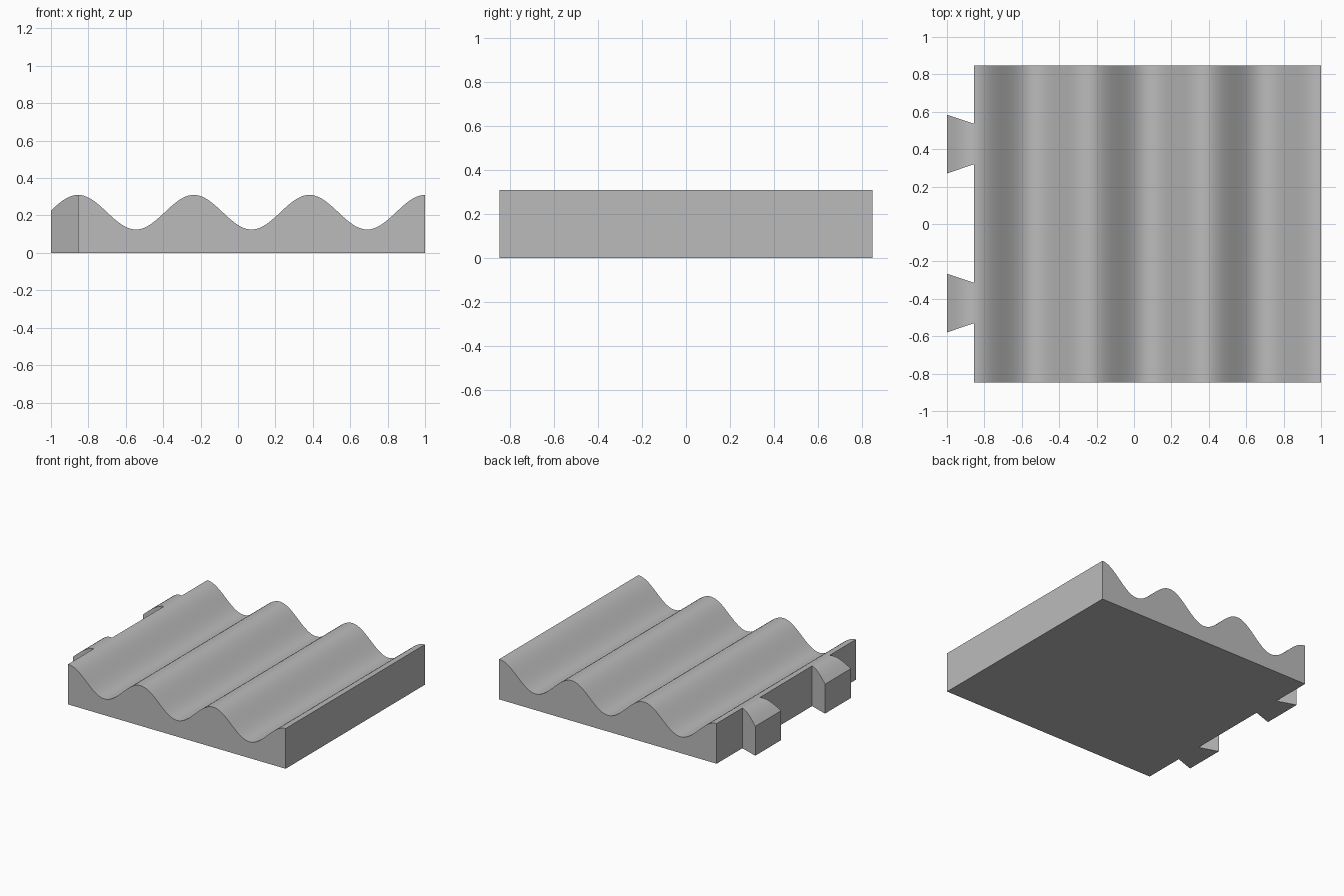
import bpy
import bmesh
import math

cube = bpy.data.objects.get("Cube")
if cube:
    bpy.data.objects.remove(cube, do_unlink=True)

# Single neutral colour
GREY = (0.5, 0.5, 0.5, 1.0)
grey = bpy.data.materials.new("plain grey")
grey.use_nodes = True
grey.diffuse_color = GREY
grey.node_tree.nodes["Principled BSDF"].inputs["Base Color"].default_value = GREY

BACK_X, EDGE_X, END_X = -1.0, -0.855, 1.0   # tab tip, panel edge, far edge
PERIOD = (END_X - EDGE_X) / 3
MEAN, AMP = 0.2175, 0.0925


def wave(x):
    """Height of the rippled top, with crests on both panel edges."""
    return MEAN + AMP * math.cos(math.tau * (x - EDGE_X) / PERIOD)


def rippled_block(name, x0, x1, centre, half0, half1, steps):
    """Solid with a flat base and wavy top, its width running from half0 to half1."""
    bm = bmesh.new()
    sides = ([], [])
    for i in range(steps + 1):
        t = i / steps
        x, half = x0 + (x1 - x0) * t, half0 + (half1 - half0) * t
        for side, sign in zip(sides, (-1, 1)):
            side.append(bm.verts.new((x, centre + sign * half, wave(x))))
    front, back = sides
    floor = [[bm.verts.new((v.co.x, v.co.y, 0)) for v in (s[0], s[-1])] for s in sides]
    for i in range(steps):
        bm.faces.new((front[i], front[i + 1], back[i + 1], back[i]))
    for side, (a, b) in zip(sides, floor):
        bm.faces.new([a, b] + side[::-1])
    for k, end in ((0, 0), (1, -1)):
        bm.faces.new((floor[0][k], floor[1][k], back[end], front[end]))
    bm.faces.new((floor[0][0], floor[0][1], floor[1][1], floor[1][0]))
    bmesh.ops.recalc_face_normals(bm, faces=bm.faces)
    mesh = bpy.data.meshes.new(name)
    bm.to_mesh(mesh)
    bm.free()
    mesh.materials.append(grey)
    obj = bpy.data.objects.new(name, mesh)
    bpy.context.collection.objects.link(obj)
    bpy.ops.object.select_all(action="DESELECT")
    obj.select_set(True)
    bpy.context.view_layer.objects.active = obj
    bpy.ops.object.shade_smooth_by_angle(angle=math.radians(30))
    return obj


# Rippled panel
rippled_block("wavy_panel", EDGE_X, END_X, 0, 0.848, 0.848, 120)

# Dovetail tabs along one edge, continuing the ripple
for name, y in (("front_dovetail_tab", -0.4225), ("back_dovetail_tab", 0.4275)):
    rippled_block(name, BACK_X, EDGE_X, y, 0.157, 0.108, 16)
